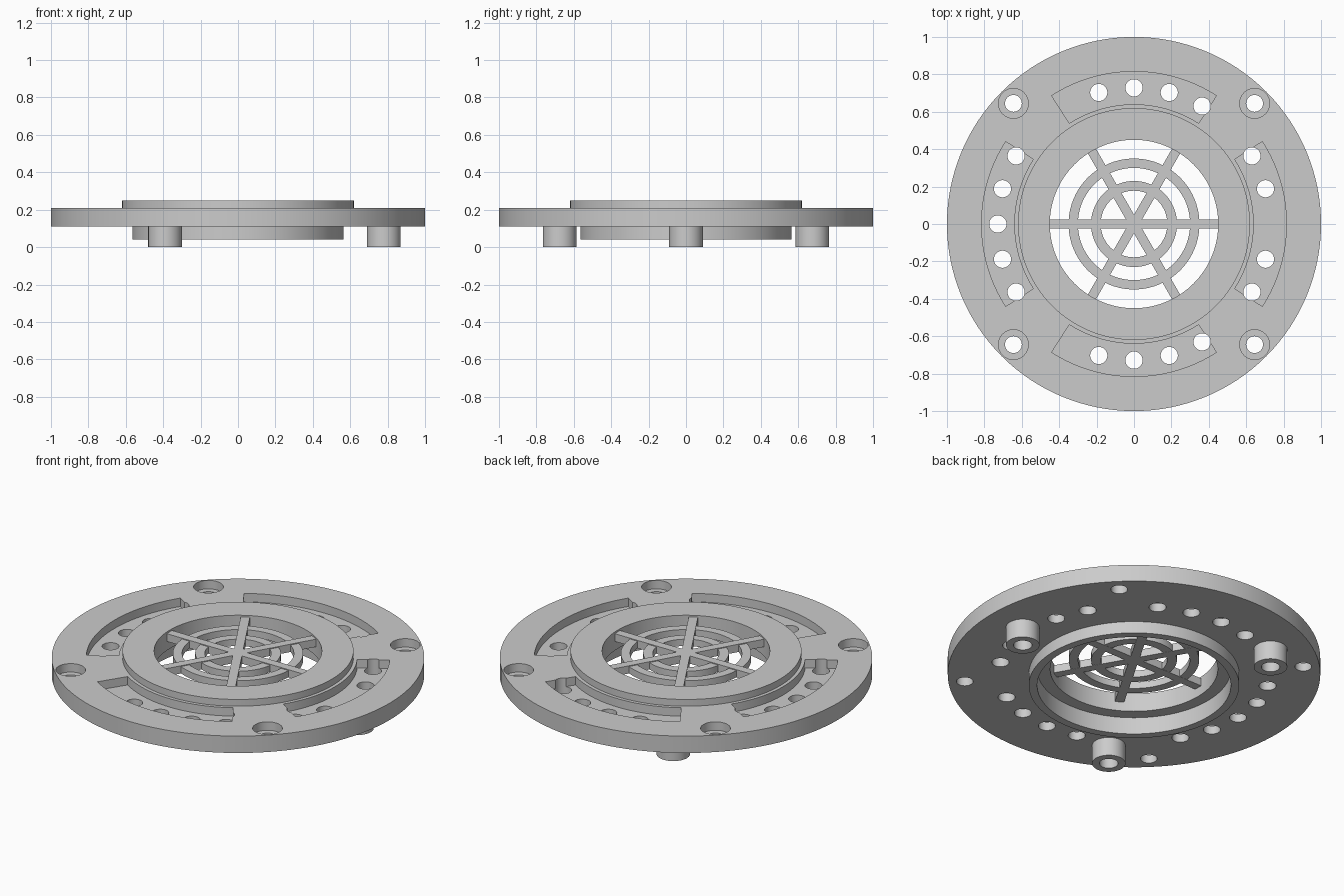
import bpy, bmesh
from math import radians, cos, sin, pi, sqrt
from mathutils import Matrix

if "Cube" in bpy.data.objects:
    bpy.data.objects.remove(bpy.data.objects["Cube"])


def finish(bm, name):
    bmesh.ops.recalc_face_normals(bm, faces=bm.faces)
    mesh = bpy.data.meshes.new(name)
    bm.to_mesh(mesh)
    bm.free()
    ob = bpy.data.objects.new(name, mesh)
    bpy.context.collection.objects.link(ob)
    return ob


def lathe(bm, profile, a0=0.0, a1=2 * pi, n=128):
    """Sweep a closed (r, z) profile about z; partial sweeps get end caps."""
    full = a1 - a0 > 6.28
    rows = []
    for i in range(n if full else n + 1):
        a = a0 + (a1 - a0) * i / n
        rows.append([bm.verts.new((r * cos(a), r * sin(a), z)) for r, z in profile])
    k = len(profile)
    for i in range(n):
        p, q = rows[i], rows[(i + 1) % len(rows)]
        for j in range(k):
            m = (j + 1) % k
            bm.faces.new((p[j], q[j], q[m], p[m]))
    if not full:
        bm.faces.new(rows[0])
        bm.faces.new(rows[-1])


def band(r0, r1, z0, z1):
    return [(r0, z0), (r1, z0), (r1, z1), (r0, z1)]


def cylinder(bm, x, y, r, z0, z1, n=32):
    bmesh.ops.create_cone(bm, cap_ends=True, segments=n, radius1=r, radius2=r,
                          depth=z1 - z0,
                          matrix=Matrix.Translation((x, y, (z0 + z1) / 2)))


def polar(r, deg):
    return r * cos(radians(deg)), r * sin(radians(deg))


def smooth(ob):
    bpy.ops.object.select_all(action='DESELECT')
    ob.select_set(True)
    bpy.context.view_layer.objects.active = ob
    bpy.ops.object.shade_smooth_by_angle(angle=radians(30))


def cut(ob, cutter):
    cutter.hide_render = True
    mod = ob.modifiers.new("cut", 'BOOLEAN')
    mod.operation = 'DIFFERENCE'
    mod.solver = 'EXACT'
    mod.object = cutter
    bpy.context.view_layer.objects.active = ob
    bpy.ops.object.modifier_apply(modifier=mod.name)
    bpy.data.objects.remove(cutter)


POSTS = (0, 120, 240)
CORNERS = (45, 135, 225, 315)

# Flange with raised collar on top and stepped skirt below
bm = bmesh.new()
lathe(bm, [(0.45, 0.14), (0.52, 0.14), (0.52, 0.04), (0.565, 0.04), (0.565, 0.11),
           (1.0, 0.11), (1.0, 0.21), (0.62, 0.21), (0.62, 0.25), (0.45, 0.25)])
flange = finish(bm, "flange")

# Curved recesses in the upper face
bm = bmesh.new()
for a in (0, 90, 180, 270):
    lathe(bm, band(0.64, 0.815, 0.16, 0.3), radians(a - 32.7), radians(a + 32.7), 28)
cut(flange, finish(bm, "recess_cutter"))

# Counterbores for the corner screws
bm = bmesh.new()
for a in CORNERS:
    cylinder(bm, *polar(0.912, a), 0.08, 0.16, 0.3)
cut(flange, finish(bm, "counterbore_cutter"))

# Through holes: corner screws and the drain holes that miss the posts
bm = bmesh.new()
for a in range(0, 360, 15):
    if a in CORNERS:
        cylinder(bm, *polar(0.912, a), 0.045, 0, 0.3)
    elif a not in POSTS:
        cylinder(bm, *polar(0.728, a), 0.046, 0, 0.3)
cut(flange, finish(bm, "hole_cutter"))
smooth(flange)

# Hollow posts under the flange
for i, a in enumerate(POSTS):
    bm = bmesh.new()
    lathe(bm, band(0.05, 0.09, 0, 0.112), n=40)
    post = finish(bm, f"post_{i + 1}")
    post.location = (*polar(0.78, a), 0)
    smooth(post)

# Grille rings
for i, (r0, r1) in enumerate(((0.178, 0.23), (0.30, 0.35))):
    bm = bmesh.new()
    lathe(bm, band(r0, r1, 0.195, 0.235), n=80)
    smooth(finish(bm, f"grille_ring_{i + 1}"))

# Grille bars crossing the opening
for i in range(3):
    bm = bmesh.new()
    bmesh.ops.create_cube(bm, size=1, matrix=Matrix.Rotation(i * pi / 3, 4, 'Z')
                          @ Matrix.Translation((0, 0, 0.217))
                          @ Matrix.Diagonal((0.93, 0.05, 0.046, 1)))
    finish(bm, f"grille_bar_{i + 1}")
